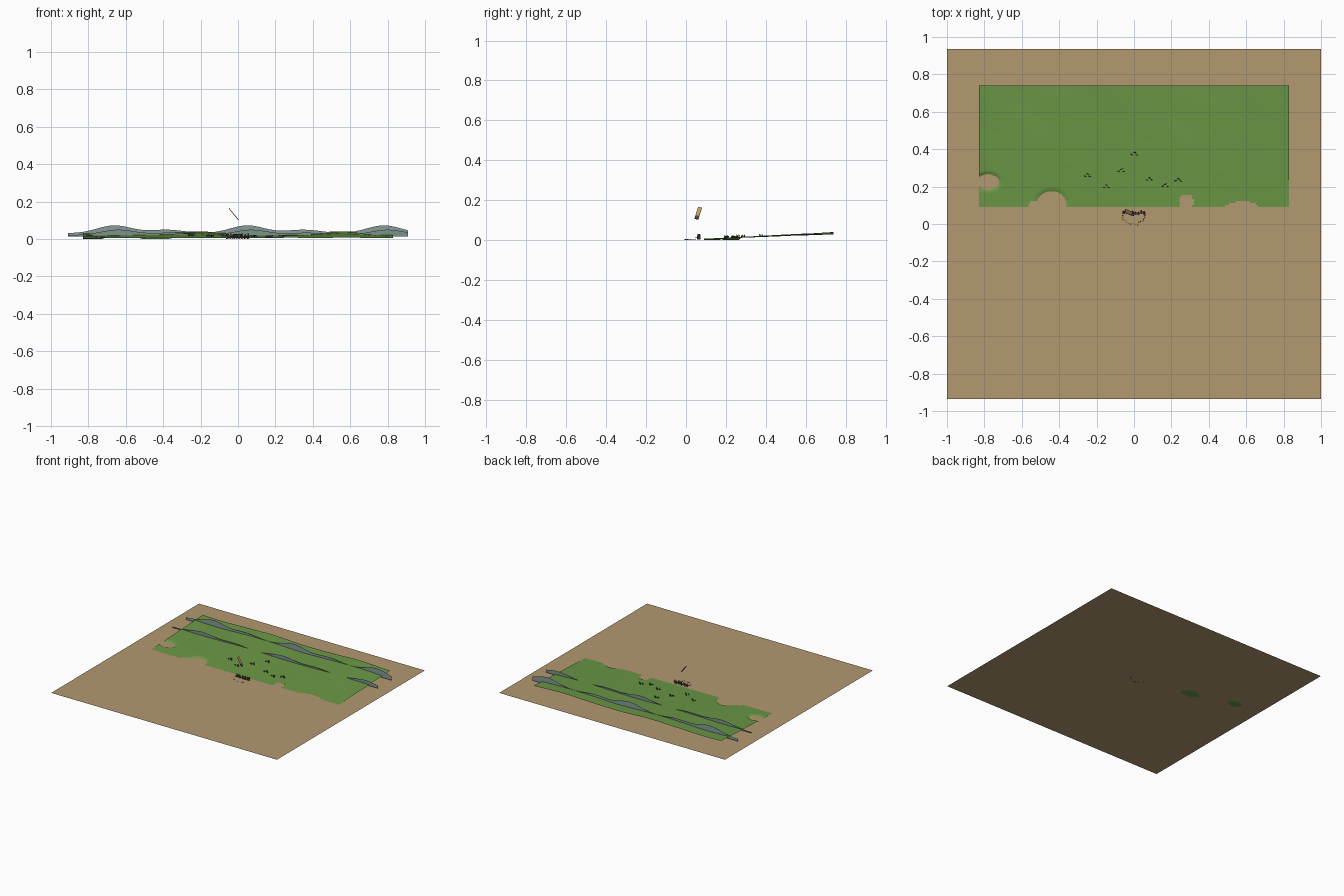
import bpy, bmesh, math, random
from mathutils import Matrix, Vector, Euler

random.seed(4)
cube = bpy.data.objects.get("Cube")
if cube:
    bpy.data.objects.remove(cube)


def material(name, rgb):
    m = bpy.data.materials.new(name)
    m.use_nodes = True
    m.diffuse_color = (*rgb, 1)
    m.node_tree.nodes["Principled BSDF"].inputs["Base Color"].default_value = (*rgb, 1)
    return m


SAND = material("sand", (0.45, 0.32, 0.16))
GRASS = material("grass green", (0.145, 0.31, 0.06))
FAR = material("far hill grey", (0.24, 0.33, 0.31))
NEAR = material("near hill grey", (0.2, 0.29, 0.26))
HIDE = material("dark hide", (0.07, 0.065, 0.06))
RUST = material("rust", (0.3, 0.09, 0.05))
WOOD = material("pale wood", (0.55, 0.34, 0.14))
STONE = material("stone brown", (0.13, 0.09, 0.06))


def finish(bm, name, mats, smooth=False):
    mesh = bpy.data.meshes.new(name)
    bm.to_mesh(mesh)
    bm.free()
    for m in mats:
        mesh.materials.append(m)
    for p in mesh.polygons:
        p.use_smooth = smooth
    obj = bpy.data.objects.new(name, mesh)
    bpy.context.collection.objects.link(obj)
    return obj


def part(bm, kind, loc, size, rot=(0, 0, 0), mat=0):
    """Add a scaled box or ball to bm."""
    m = Matrix.LocRotScale(Vector(loc), Euler(rot), Vector(size))
    if kind == "box":
        verts = bmesh.ops.create_cube(bm, size=1, matrix=m)["verts"]
    else:
        verts = bmesh.ops.create_icosphere(bm, subdivisions=1, radius=0.5, matrix=m)["verts"]
    for f in {f for v in verts for f in v.link_faces}:
        f.material_index = mat


# Sand sheet
LEVEL = 0.003
bm = bmesh.new()
bmesh.ops.create_grid(bm, x_segments=1, y_segments=1, size=1,
                      matrix=Matrix.Translation((0, 0, LEVEL)) @ Matrix.Diagonal((1, 0.935, 1, 1)))
finish(bm, "sand_ground", [SAND])

# Grass sheet, rising to the back, with hollows sinking under the sand
FRONT, BACK, HALF = 0.09, 0.74, 0.83
HOLLOWS = [(-0.78, 0.225, 0.06, 0.042), (-0.44, 0.11, 0.075, 0.065)]
BITES = [(0.28, 0.12, 0.04, 0.04), (0.58, 0.09, 0.09, 0.03), (-0.52, 0.09, 0.05, 0.035)]


def reach(x, y, h):
    return math.hypot((x - h[0]) / h[2], (y - h[1]) / h[3])


def grass_height(x, y):
    rise = (y - FRONT) / (BACK - FRONT)
    z = 0.0055 + 0.029 * rise
    z += (0.001 + 0.004 * rise) * math.cos(math.tau * (x + 0.25) / 0.8)
    z += 0.0008 * rise * math.sin(17 * x + 23 * y)
    for h in HOLLOWS:
        t = min(1, max(0, 3 * (1.25 - reach(x, y, h))))
        z += (0.0005 - z) * t
    return z


bm = bmesh.new()
bmesh.ops.create_grid(bm, x_segments=150, y_segments=60, size=1)
for v in bm.verts:
    v.co.x *= HALF
    v.co.y = FRONT + (v.co.y + 1) / 2 * (BACK - FRONT)
    v.co.z = grass_height(v.co.x, v.co.y)
gone = [f for f in bm.faces
        if any(reach(*f.calc_center_median().xy, b) < 1 for b in BITES)]
bmesh.ops.delete(bm, geom=gone, context="FACES")
finish(bm, "grass_field", [GRASS], True)

# Upright hill silhouettes
PEAKS = [(-0.66, 1), (-0.38, 0.45), (0.05, 1), (0.35, 0.45), (0.78, 1)]


def ridge(name, y, base, height, shift, mat):
    bm = bmesh.new()
    last = None
    steps = 90
    for i in range(steps + 1):
        x = -0.91 + 1.82 * i / steps
        top = base + height * sum(a * math.exp(-((x - p - shift) / 0.13) ** 2) for p, a in PEAKS)
        pair = [bm.verts.new((x, y, 0.013)), bm.verts.new((x, y, top))]
        if last:
            bm.faces.new((last[0], pair[0], pair[1], last[1]))
        last = pair
    finish(bm, name, [mat])


ridge("far_hills", 0.64, 0.031, 0.042, 0, FAR)
ridge("near_hills", 0.47, 0.021, 0.029, 0.02, NEAR)


# Small grazing animals in loose groups
def animal(bm, x, y, z, s, turn):
    c, n = math.cos(turn), math.sin(turn)

    def at(u, v, w):
        return (x + s * (u * c - v * n), y + s * (u * n + v * c), z + s * w)
    part(bm, "ball", at(0, 0, 0.6), (s, s * 0.45, s * 0.45), (0, 0, turn))
    part(bm, "ball", at(0.55, 0, 0.8), (s * 0.4, s * 0.25, s * 0.3), (0, 0, turn))
    for u in (-0.3, 0.3):
        for v in (-0.15, 0.15):
            part(bm, "box", at(u, v, 0.25), (s * 0.12, s * 0.12, s * 0.5), (0, 0, turn))


GROUPS = [(-0.25, 0.26), (-0.15, 0.2), (-0.07, 0.285), (0, 0.375),
          (0.08, 0.24), (0.165, 0.205), (0.235, 0.235)]
for i, (gx, gy) in enumerate(GROUPS):
    bm = bmesh.new()
    for dx, dy in ((-0.013, -0.004), (0.002, 0.007), (0.013, -0.005)):
        x, y = gx + dx, gy + dy
        animal(bm, x, y, grass_height(x, y), 0.013, random.uniform(-0.6, 0.6))
    finish(bm, f"animal_group_{i + 1}", [HIDE])

# Central row of little figures
bm = bmesh.new()
for i in range(8):
    x = -0.055 + i * 0.0157
    y = 0.065 + random.uniform(-0.005, 0.005)
    tall = random.uniform(0.016, 0.024)
    part(bm, "box", (x, y, LEVEL + tall / 2), (0.007, 0.008, tall), (0, 0, 0.3 * i), i % 3 == 1)
    part(bm, "ball", (x, y, LEVEL + tall), (0.009, 0.009, 0.009))
    part(bm, "box", (x, y - 0.006, LEVEL + 0.008), (0.012, 0.016, 0.003), (0, 0, 0.5 * i))
finish(bm, "figure_row", [HIDE, RUST])

# Pebbles strewn in front of the row
bm = bmesh.new()
for i in range(16):
    a = math.pi + math.pi * i / 15
    r = random.uniform(0.85, 1.1)
    part(bm, "ball", (0.06 * r * math.cos(a), 0.045 + 0.05 * r * math.sin(a), LEVEL),
         (0.006, 0.005, 0.005))
finish(bm, "pebbles", [STONE])

# Floating tilted board, pale above with a dark lower tip
bm = bmesh.new()
low, high = Vector((0, 0.052, 0.105)), Vector((-0.047, 0.07, 0.163))
axis = (high - low).normalized()
side = (Vector((0, 1, 0)) - axis * axis.y).normalized()
frame = Matrix((side, axis.cross(side), axis)).transposed().to_euler()
for a, b, mat in ((0, 0.3, 1), (0.3, 1, 0)):
    part(bm, "box", low.lerp(high, (a + b) / 2),
         (0.02, 0.004, (high - low).length * (b - a)), frame, mat)
finish(bm, "floating_board", [WOOD, HIDE])
